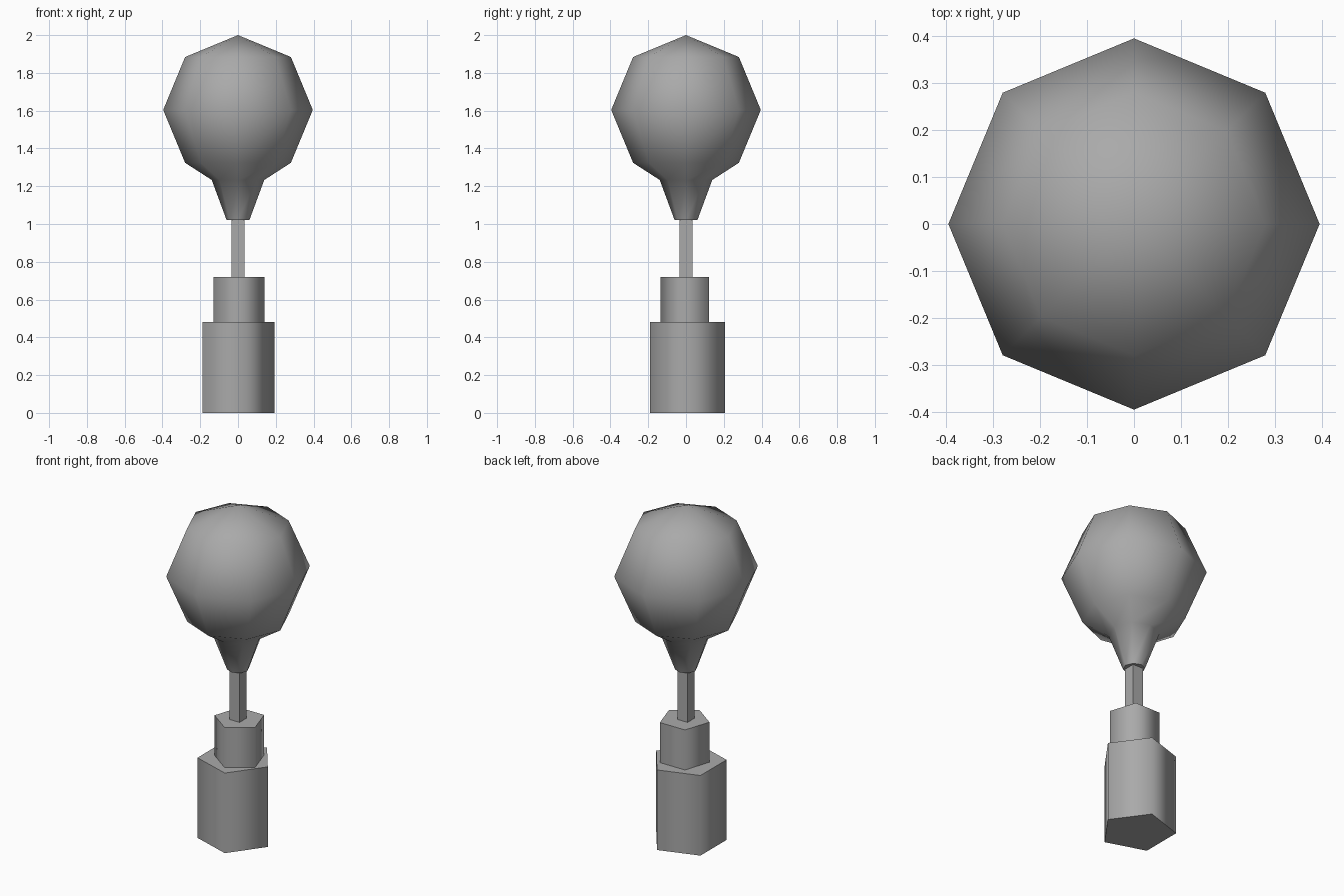
import bpy
import bmesh
from math import sin, cos, pi, radians

cube = bpy.data.objects.get("Cube")
if cube:
    bpy.data.objects.remove(cube, do_unlink=True)

grey = bpy.data.materials.new("mid grey")
grey.use_nodes = True
grey.diffuse_color = (0.4, 0.4, 0.4, 1)
grey.node_tree.nodes["Principled BSDF"].inputs["Base Color"].default_value = (0.4, 0.4, 0.4, 1)


def lathe(name, profile, sides, turn=0, centre=(0, 0), sharp=80):
    """Stack rings of (radius, height) from bottom to top; zero radius is a tip."""
    bm = bmesh.new()
    rings = []
    for r, z in profile:
        count = sides if r else 1
        rings.append([bm.verts.new((centre[0] + r * cos(turn + 2 * pi * i / sides),
                                    centre[1] + r * sin(turn + 2 * pi * i / sides), z))
                      for i in range(count)])
    for low, high in zip(rings, rings[1:]):
        for i in range(sides):
            j = (i + 1) % sides
            if len(high) == 1:
                bm.faces.new((low[i], low[j], high[0]))
            else:
                bm.faces.new((low[i], low[j], high[j], high[i]))
    bm.faces.new(rings[0][::-1])
    if len(rings[-1]) > 1:
        bm.faces.new(rings[-1])
    mesh = bpy.data.meshes.new(name)
    bm.to_mesh(mesh)
    bm.free()
    mesh.materials.append(grey)
    obj = bpy.data.objects.new(name, mesh)
    bpy.context.collection.objects.link(obj)
    bpy.ops.object.select_all(action="DESELECT")
    obj.select_set(True)
    bpy.context.view_layer.objects.active = obj
    bpy.ops.object.shade_smooth_by_angle(angle=radians(sharp))
    return obj


# Five-sided blocks
lathe("base_block", [(0.21, 0), (0.21, 0.48)], 5, 0, (-0.018, 0.008))
lathe("upper_block", [(0.1415, 0.48), (0.1415, 0.72)], 5, -pi / 2, (0.005, 0.007))

# Square stem
lathe("stem", [(0.048, 0.72), (0.048, 1.02)], 4, pi / 4)

# Faceted bulb narrowing into a neck
R, mid = 0.396, 1.604
lathe("bulb", [(0.06, 1.02), (0.139, 1.233)]
      + [(R * cos(a), mid + R * sin(a)) for a in (-pi / 4, 0, pi / 4)]
      + [(0, mid + R)], 8, sharp=60)
